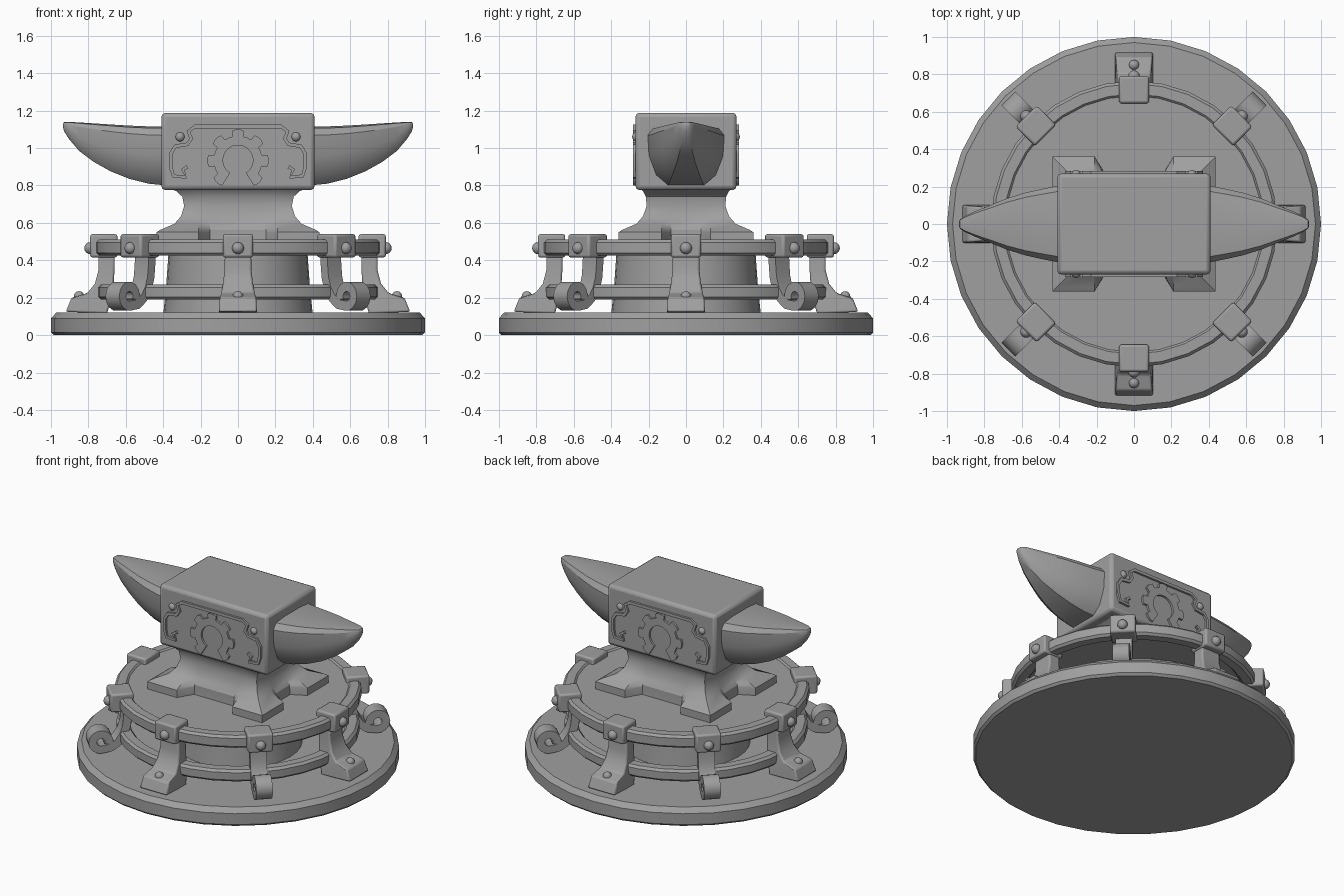
import bpy, bmesh
from math import sin, cos, pi, radians, hypot
from mathutils import Matrix

if "Cube" in bpy.data.objects:
    bpy.data.objects.remove(bpy.data.objects["Cube"])

iron = bpy.data.materials.new("dark_iron")
iron.diffuse_color = (.35, .35, .35, 1)
iron.use_nodes = True
iron.node_tree.nodes["Principled BSDF"].inputs["Base Color"].default_value = iron.diffuse_color


def loft(name, rings, closed=False, bevel=0.0, matrix=None):
    """Skin equal-length rings of points; cap the ends or join last to first."""
    bm = bmesh.new()
    vs = [[bm.verts.new(p) for p in r] for r in rings]
    n = len(vs[0])
    pairs = list(zip(vs, vs[1:])) + ([(vs[-1], vs[0])] if closed else [])
    for a, b in pairs:
        for i in range(n):
            j = (i + 1) % n
            bm.faces.new((a[i], a[j], b[j], b[i]))
    if not closed:
        bm.faces.new(vs[0])
        bm.faces.new(vs[-1])
    bmesh.ops.recalc_face_normals(bm, faces=bm.faces)
    return finish(name, bm, bevel, matrix)


def finish(name, bm, bevel=0.0, matrix=None):
    me = bpy.data.meshes.new(name)
    bm.to_mesh(me)
    bm.free()
    me.materials.append(iron)
    ob = bpy.data.objects.new(name, me)
    bpy.context.collection.objects.link(ob)
    if matrix:
        ob.matrix_world = matrix
    if bevel:
        m = ob.modifiers.new("bevel", 'BEVEL')
        m.width, m.segments, m.limit_method = bevel, 2, 'ANGLE'
    return ob


def lathe(name, profile, n=32, closed=False):
    return loft(name, [[(r * cos(2 * pi * i / n), r * sin(2 * pi * i / n), z)
                        for i in range(n)] for r, z in profile], closed)


def box(name, x, y, z, bevel, matrix=None):
    ring = lambda h: [(x[0], y[0], h), (x[1], y[0], h), (x[1], y[1], h), (x[0], y[1], h)]
    return loft(name, [ring(z[0]), ring(z[1])], bevel=bevel, matrix=matrix)


def slab(name, a, b, widths, bevel=0.0, matrix=None):
    """Plate between two x-z polylines, with a half width in y at each point."""
    return loft(name, [[(p[0], -w, p[1]), (p[0], w, p[1]), (q[0], w, q[1]), (q[0], -w, q[1])]
                       for p, q, w in zip(a, b, widths)], bevel=bevel, matrix=matrix)


def strip(name, path, thick, width, bevel=0.0, matrix=None):
    """Flat bar following an x-z path."""
    a, b = [], []
    for i, (x, z) in enumerate(path):
        p, q = path[max(i - 1, 0)], path[min(i + 1, len(path) - 1)]
        l = hypot(q[0] - p[0], q[1] - p[1])
        nx, nz = -(q[1] - p[1]) / l * thick / 2, (q[0] - p[0]) / l * thick / 2
        a.append((x + nx, z + nz))
        b.append((x - nx, z - nz))
    return slab(name, a, b, [width] * len(path), bevel, matrix)


def rivet(name, loc, r, matrix):
    bm = bmesh.new()
    bmesh.ops.create_uvsphere(bm, u_segments=12, v_segments=8, radius=r)
    return finish(name, bm, matrix=matrix @ Matrix.Translation(loc))


# Base disc, central core and raised platform
lathe("base_disc", [(.985, 0), (1, .015), (1, .09), (.97, .122)])
lathe("core", [(.40, .11), (.385, .25), (.37, .46)])
lathe("platform", [(.71, .44), (.71, .50)])

# Two hoops
for name, z0, z1, ro in (("upper_hoop", .425, .51, .765), ("lower_hoop", .19, .27, .755)):
    ri, b = ro - .085, .015
    lathe(name, [(ro, z0 + b), (ro, z1 - b), (ro - b, z1), (ri + b, z1), (ri, z1 - b),
                 (ri, z0 + b), (ri + b, z0), (ro - b, z0)], closed=True)

# Eight legs: flared feet on the axes, scrolls on the diagonals
foot_out = [(.745, .45), (.745, .35), (.765, .275), (.805, .225), (.89, .20), (.92, .125)]
foot_in = [(.66, .45), (.66, .35), (.665, .27), (.675, .20), (.69, .15), (.70, .115)]
foot_w = [.07, .072, .08, .09, .097, .102]
scroll = [(.70, .45), (.703, .38), (.71, .31), (.728, .25), (.76, .20), (.805, .166)]
scroll += [(.872 + .052 * cos(radians(a)), .208 + .052 * sin(radians(a)))
           for a in range(-100, 201, 25)]
for k in range(8):
    rot = Matrix.Rotation(radians(45 * k), 4, 'Z')
    shift = .025 if k % 2 else 0
    if k % 2:
        strip(f"scroll_leg_{k}", scroll, .052, .052, 0, rot)
    else:
        slab(f"flared_leg_{k}", foot_out, foot_in, foot_w, .01, rot)
        rivet(f"foot_rivet_{k}", (.85, 0, .207), .028, rot)
    box(f"hoop_clamp_{k}", (.645 + shift, .79 + shift), (-.08, .08), (.415, .54), .012, rot)
    rivet(f"clamp_rivet_{k}", (.79 + shift, 0, .465), .032, rot)


# Anvil waist: four splayed feet blending up into a rectangular neck
def waist_ring(z, X, Y, Xn, Yn):
    q = [(Xn, .08), (X, .13), (X, Y), (.21, Y), (.15, Yn)]
    pts = q + [(-x, y) for x, y in reversed(q)]
    pts += [(-x, -y) for x, y in pts]
    return [(x, y, z) for x, y in pts]


loft("anvil_waist", [waist_ring(*v) for v in (
    (.49, .435, .36, .34, .26), (.55, .435, .36, .335, .255), (.563, .415, .34, .335, .255),
    (.595, .34, .265, .315, .235),
    (.635, .305, .23, .30, .222), (.69, .288, .21, .288, .21), (.74, .298, .215, .298, .215),
    (.77, .33, .23, .33, .23), (.79, .38, .25, .38, .25))])

# Anvil body
box("anvil_body", (-.41, .41), (-.27, .27), (.775, 1.188), .022)


# Two horns: broad on top and narrowing below, sweeping up to the tip
def horn_ring(side, x, w, zt, zb):
    prof = [(.4, 1), (.85, .97), (1, .85), (.97, .5), (.78, .17), (.48, 0)]
    pts = [(y, t) for y, t in prof] + [(-y, t) for y, t in reversed(prof)]
    return [(side * x, y * w, zb + t * (zt - zb)) for y, t in pts]


for side, name in ((-1, "left_horn"), (1, "right_horn")):
    loft(name, [horn_ring(side, *v) for v in (
        (.38, .21, 1.115, .80), (.48, .19, 1.116, .81), (.58, .168, 1.12, .835),
        (.68, .137, 1.126, .875), (.77, .10, 1.132, .925), (.85, .068, 1.137, .985),
        (.905, .042, 1.14, 1.05), (.93, .025, 1.138, 1.09), (.936, .014, 1.13, 1.115))])

# Relief ornament on front and back: open cog arc, scrolled border and studs
inner, outer = [], []
teeth, start, sweep = 7, radians(-58), radians(296)
step = sweep / (teeth - .5)
for i in range(teeth):
    for f, r in ((0, .16), (.16, .165), (.34, .165), (.5, .16), (.54, .13), (.75, .13), (.96, .13)):
        if i == teeth - 1 and f > .5:
            break
        a = start + step * (i + f)
        outer.append((r * cos(a), .935 + r * sin(a)))
        inner.append((.08 * cos(a), .935 + .08 * sin(a)))
border = [(.27, .90), (.295, .885), (.28, .845), (.345, .85), (.36, .90), (.36, .97),
          (.335, 1.01), (.27, 1.02), (.25, 1.05), (.265, 1.09), (.23, 1.115), (0, 1.115)]
for face, ang in (("front", 0), ("back", pi)):
    at = Matrix.Rotation(ang, 4, 'Z') @ Matrix.Translation((0, -.27, 0))
    slab(f"{face}_cog", inner, outer, [.014] * len(inner), matrix=at)
    # One continuous border, mirrored about the centre
    path = border + [(-x, z) for x, z in reversed(border[:-1])]
    strip(f"{face}_border", path, .02, .014, matrix=at)
    for s in (-1, 1):
        rivet(f"{face}_stud_{s}", (s * .31, .008, 1.06), .026, at)

# Smooth shading with sharp edges kept
bpy.ops.object.select_all(action='SELECT')
bpy.context.view_layer.objects.active = bpy.data.objects["anvil_body"]
bpy.ops.object.shade_smooth_by_angle(angle=radians(30))
